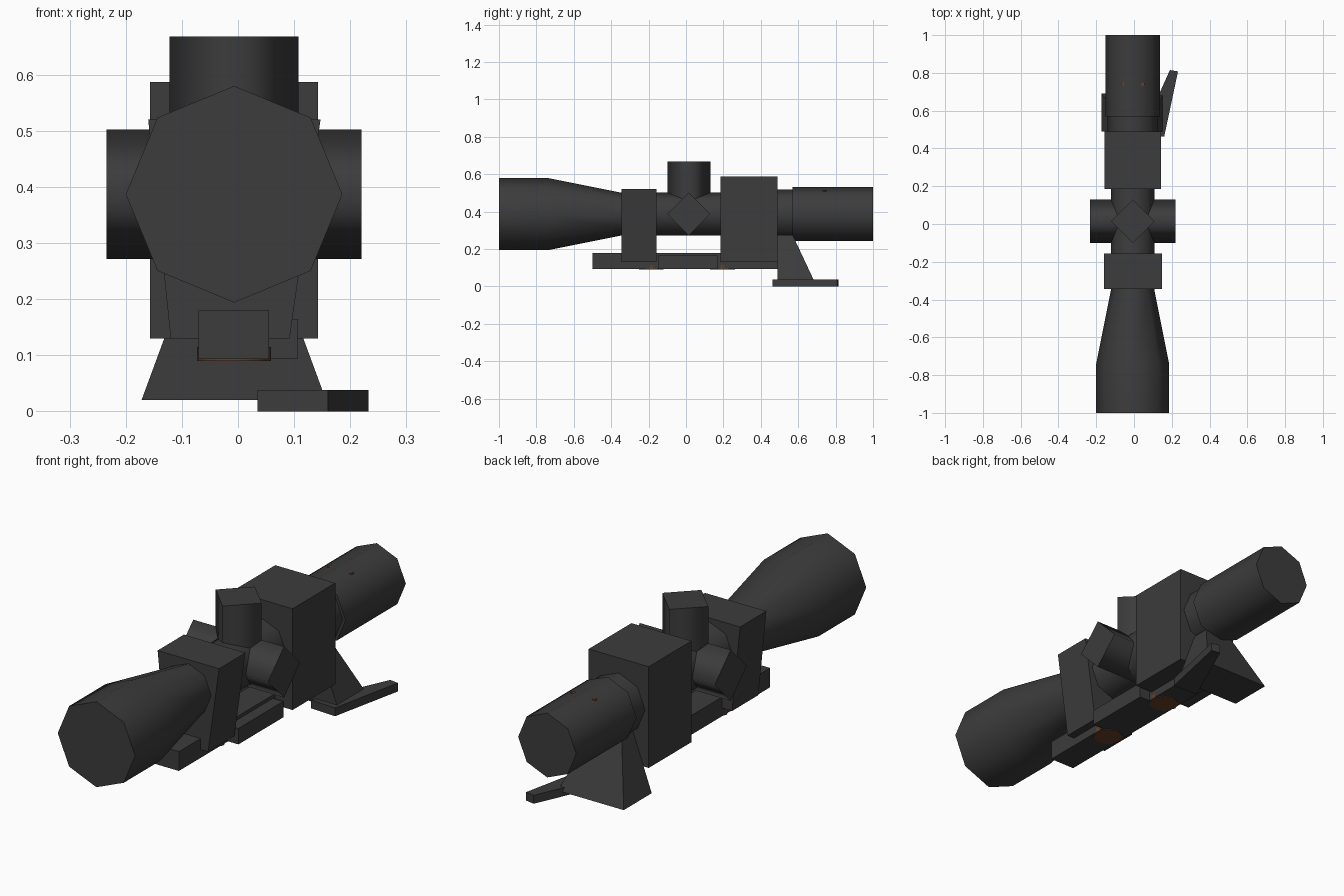
import bpy, bmesh, math
from mathutils import Vector

if "Cube" in bpy.data.objects:
    bpy.data.objects.remove(bpy.data.objects["Cube"])


def material(name, rgb):
    m = bpy.data.materials.new(name)
    m.diffuse_color = (*rgb, 1)
    m.use_nodes = True
    m.node_tree.nodes["Principled BSDF"].inputs["Base Color"].default_value = m.diffuse_color
    return m


GREY = material("dark_grey", (0.045, 0.045, 0.045))
BROWN = material("copper_brown", (0.13, 0.05, 0.02))
CX, CZ = -0.007, 0.387  # scope axis


def finish(name, bm, mat):
    bmesh.ops.recalc_face_normals(bm, faces=bm.faces)
    me = bpy.data.meshes.new(name)
    bm.to_mesh(me)
    bm.free()
    me.materials.append(mat)
    ob = bpy.data.objects.new(name, me)
    bpy.context.collection.objects.link(ob)
    return ob


def turned(name, axis, origin, profile, sides, mat=GREY):
    """Turn (distance, radius) pairs about an axis; smooth sides, crisp rims."""
    bm = bmesh.new()
    d = Vector(axis)
    u = Vector((0, 0, 1)) if abs(d.z) < 0.5 else Vector((0, 1, 0))
    v = d.cross(u)
    rings = []
    for t, r in profile:
        ring = []
        for i in range(sides):
            a = 2 * math.pi * i / sides
            ring.append(bm.verts.new(Vector(origin) + d * t + (u * math.cos(a) + v * math.sin(a)) * r))
        rings.append(ring)
    for a, b in zip(rings, rings[1:]):
        for i in range(sides):
            j = (i + 1) % sides
            bm.faces.new((a[i], a[j], b[j], b[i]))
    bm.faces.new(rings[0])
    bm.faces.new(rings[-1])
    bmesh.ops.recalc_face_normals(bm, faces=bm.faces)
    for f in bm.faces:
        f.smooth = len(f.verts) == 4 and abs(f.normal.dot(d)) < 0.9
    for e in bm.edges:
        along = abs((e.verts[1].co - e.verts[0].co).dot(d)) > 1e-4
        if not along and e.calc_face_angle(0) > 0.9:
            e.smooth = False
    return finish(name, bm, mat)


def block(name, bottom, top, z0, z1, mat=GREY):
    """Solid between a bottom and a top outline of four xy corners."""
    bm = bmesh.new()
    lo = [bm.verts.new((x, y, z0)) for x, y in bottom]
    hi = [bm.verts.new((x, y, z1)) for x, y in top]
    bm.faces.new(lo)
    bm.faces.new(hi)
    for i in range(4):
        j = (i + 1) % 4
        bm.faces.new((lo[i], lo[j], hi[j], hi[i]))
    return finish(name, bm, mat)


def rect(x0, x1, y0, y1):
    return [(x0, y0), (x1, y0), (x1, y1), (x0, y1)]


# scope body: front bell, taper, main tube, eyepiece
turned("scope_tube", (0, 1, 0), (CX, 0, CZ),
       [(-1, 0.193), (-0.74, 0.193), (-0.35, 0.115), (0.46, 0.115), (0.46, 0.132),
        (0.57, 0.132), (0.57, 0.145), (1, 0.145)], 8)

# adjustment turrets, square in section
turned("side_turrets", (1, 0, 0), (CX, 0.015, CZ), [(-0.227, 0.115), (0.227, 0.115)], 4)
turned("top_turret", (0, 0, 1), (CX, 0.015, CZ), [(0, 0.115), (0.281, 0.115)], 4)

# mounting rings
block("front_ring", rect(-0.12, 0.092, -0.345, -0.157), rect(-0.16, 0.147, -0.345, -0.157), 0.13, 0.52)
r = rect(-0.157, 0.143, 0.185, 0.49)
block("rear_ring", r, r, 0.13, 0.587)

# base rail and side clamp
r = rect(-0.07, 0.055, -0.5, 0.495)
block("base_rail", r, r, 0.093, 0.18)
r = rect(0.04, 0.107, -0.15, 0.17)
block("side_clamp", r, r, 0.093, 0.165)

# sloping rear foot and its lever
block("rear_foot", rect(-0.172, 0.157, 0.49, 0.69), rect(-0.078, 0.063, 0.49, 0.57), 0.02, 0.275)
lever = [(0.035, 0.47), (0.16, 0.463), (0.233, 0.808), (0.19, 0.815)]
block("lever", lever, lever, 0.0, 0.038)

# copper screws under the rail and on the eyepiece
for i, y in enumerate((-0.185, 0.195)):
    turned(f"rail_screw_{i + 1}", (0, 0, 1), (CX, y, 0), [(0.09, 0.066), (0.115, 0.066)], 8, BROWN)
for i, x in enumerate((-0.06, 0.046)):
    turned(f"eyepiece_screw_{i + 1}", (0, 0, 1), (x, 0.74, 0), [(0.49, 0.01), (0.514, 0.01)], 6, BROWN)
